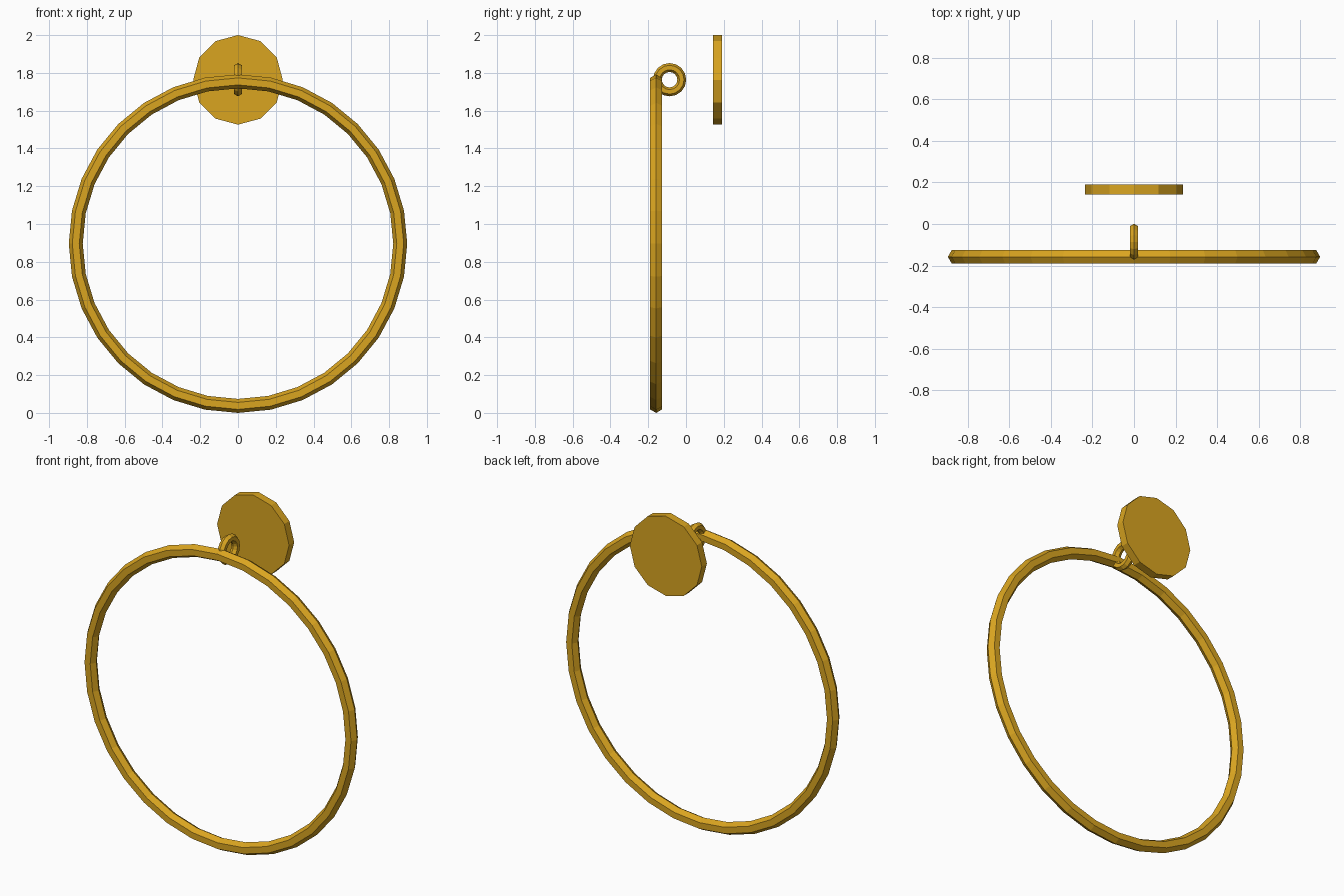
import bpy
from math import pi

if "Cube" in bpy.data.objects:
    bpy.data.objects.remove(bpy.data.objects["Cube"])

gold = bpy.data.materials.new("gold")
gold.diffuse_color = (0.70, 0.376, 0.0144, 1.0)
gold.use_nodes = True
gold.node_tree.nodes["Principled BSDF"].inputs["Base Color"].default_value = gold.diffuse_color


def finish(name):
    ob = bpy.context.object
    ob.name = name
    ob.data.materials.append(gold)
    # bake the rotation so the part keeps clean axes
    bpy.ops.object.transform_apply(location=False, rotation=True, scale=False)
    return ob


def ring(name, loc, rot, outer, tube, segments):
    """Flat-shaded ring with a hexagonal section, points facing in and out."""
    bpy.ops.mesh.primitive_torus_add(
        major_radius=outer - tube, minor_radius=tube,
        major_segments=segments, minor_segments=6,
        location=loc, rotation=rot)
    return finish(name)


# large hanging hoop, upright in the front plane
ring("hoop", (0, -0.158, 0.896), (pi / 2, 0, 0), 0.896, 0.037, 32)

# small link that passes around the top of the hoop
ring("link", (0, -0.087, 1.764), (0, pi / 2, 0), 0.088, 0.0235, 16)

# twelve-sided plate behind the link
bpy.ops.mesh.primitive_cylinder_add(
    vertices=12, radius=0.237, depth=0.048,
    location=(0, 0.166, 1.763), rotation=(pi / 2, 0, 0))
finish("back_plate")
